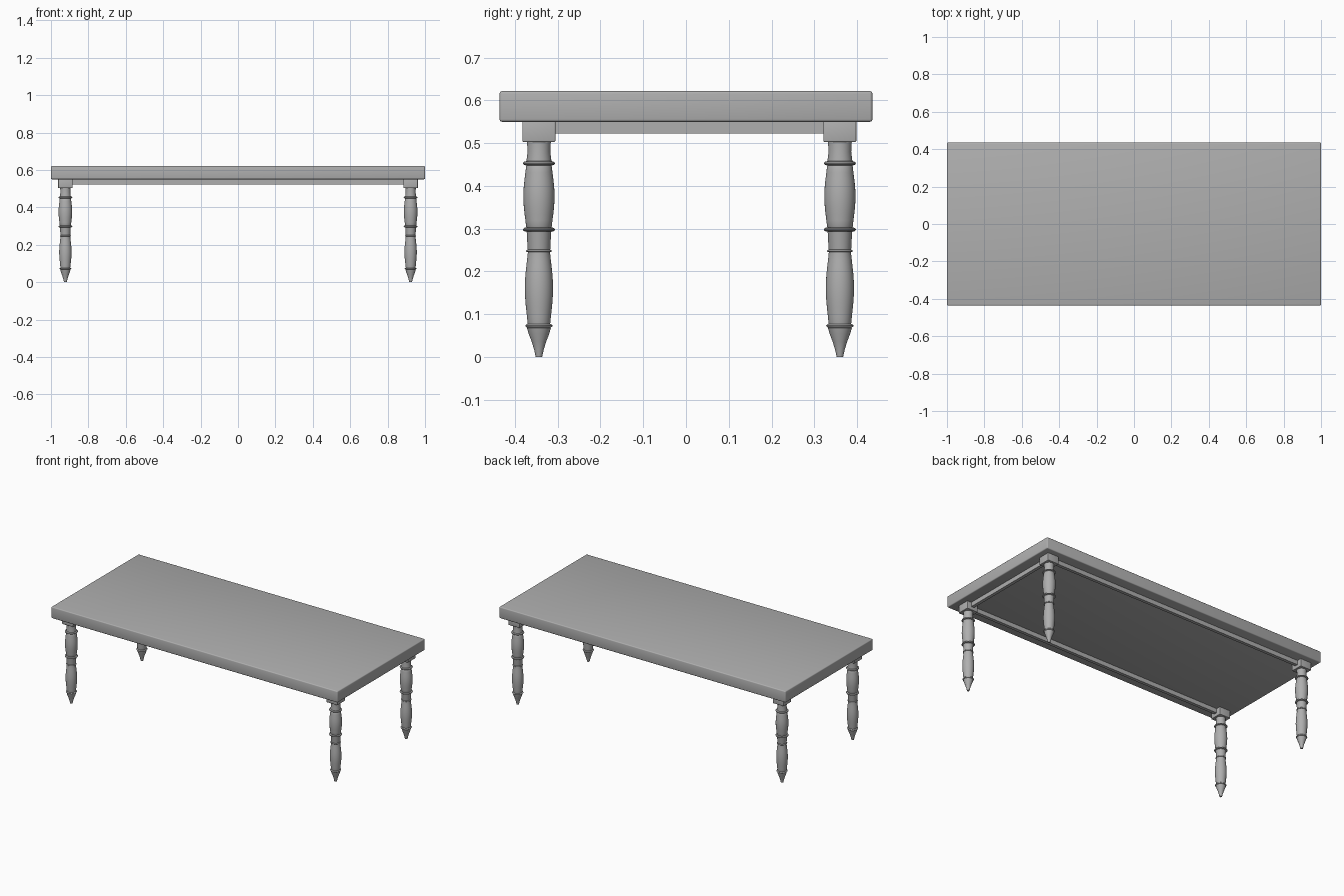
import bpy, bmesh, math

if "Cube" in bpy.data.objects:
    bpy.data.objects.remove(bpy.data.objects["Cube"])

# Dark grey finish
grey = bpy.data.materials.new("dark_grey")
grey.diffuse_color = (0.43, 0.43, 0.43, 1)
grey.use_nodes = True
grey.node_tree.nodes["Principled BSDF"].inputs["Base Color"].default_value = grey.diffuse_color


def finish(name, bm):
    bmesh.ops.recalc_face_normals(bm, faces=bm.faces[:])
    mesh = bpy.data.meshes.new(name)
    bm.to_mesh(mesh)
    bm.free()
    mesh.materials.append(grey)
    ob = bpy.data.objects.new(name, mesh)
    bpy.context.collection.objects.link(ob)
    bpy.ops.object.select_all(action='DESELECT')
    ob.select_set(True)
    bpy.context.view_layer.objects.active = ob
    bpy.ops.object.shade_smooth_by_angle(angle=math.radians(35))
    return ob


def box(name, x0, x1, y0, y1, z0, z1, bevel=0.0):
    bm = bmesh.new()
    bmesh.ops.create_cube(bm, size=1)
    for v in bm.verts:
        v.co.x = (x0 + x1) / 2 + v.co.x * (x1 - x0)
        v.co.y = (y0 + y1) / 2 + v.co.y * (y1 - y0)
        v.co.z = (z0 + z1) / 2 + v.co.z * (z1 - z0)
    if bevel:
        bmesh.ops.bevel(bm, geom=bm.edges[:], offset=bevel, segments=3,
                        profile=0.5, affect='EDGES')
    return finish(name, bm)


def lathe(name, profile, x, y, sides=32):
    bm = bmesh.new()
    rings = [[bm.verts.new((x + r * math.cos(2 * math.pi * i / sides),
                            y + r * math.sin(2 * math.pi * i / sides), z))
              for i in range(sides)] for r, z in profile]
    for a, b in zip(rings, rings[1:]):
        for i in range(sides):
            j = (i + 1) % sides
            bm.faces.new((a[i], a[j], b[j], b[i]))
    bm.faces.new(rings[0])
    bm.faces.new(rings[-1])
    return finish(name, bm)


def bead(r_in, r_out, z, h):
    # rounded ring around the leg
    return [(r_in + (r_out - r_in) * math.sin(math.pi * k / 6),
             z - h * math.cos(math.pi * k / 6)) for k in range(7)]


def bulge(r0, r_mid, r1, z0, z1, n=10):
    # swelling between two rings
    pts = []
    for k in range(n + 1):
        t = k / n
        s = math.sin(math.pi * t) ** 1.2 if 0 < k < n else 0
        base = r0 + (r1 - r0) * t
        pts.append((base + (r_mid - (r0 + r1) / 2) * s, z0 + (z1 - z0) * t))
    return pts


# Turned leg profile, from the pointed foot upwards
profile = [(0.0075, 0), (0.011, 0.016), (0.017, 0.036), (0.024, 0.054), (0.028, 0.068)]
profile += bead(0.026, 0.032, 0.073, 0.004)
profile += bulge(0.0265, 0.033, 0.026, 0.079, 0.244)
profile += bead(0.026, 0.030, 0.248, 0.003)
profile += [(0.0265, 0.253), (0.0285, 0.291)]
profile += bead(0.029, 0.0375, 0.298, 0.005)
profile += bulge(0.030, 0.0365, 0.030, 0.305, 0.446)
profile += bead(0.029, 0.0375, 0.453, 0.005)
profile += [(0.029, 0.460), (0.0265, 0.480), (0.028, 0.507)]

# Table top
box("table_top", -1, 1, -0.436, 0.436, 0.55, 0.622, 0.006)

# Legs with square blocks
LX, FRONT, BACK, B = 0.923, -0.344, 0.36, 0.0385
for side, x in (("left", -LX), ("right", LX)):
    for end, y in (("front", FRONT), ("back", BACK)):
        lathe(f"{end}_{side}_leg", profile, x, y)
        box(f"{end}_{side}_block", x - B, x + B, y - B, y + B, 0.503, 0.552, 0.003)

# Thin rails under the top
T = 0.01
box("front_rail", -LX, LX, FRONT - T, FRONT + T, 0.523, 0.552)
box("back_rail", -LX, LX, BACK - T, BACK + T, 0.523, 0.552)
box("right_rail", LX - T, LX + T, FRONT, BACK, 0.523, 0.552)
